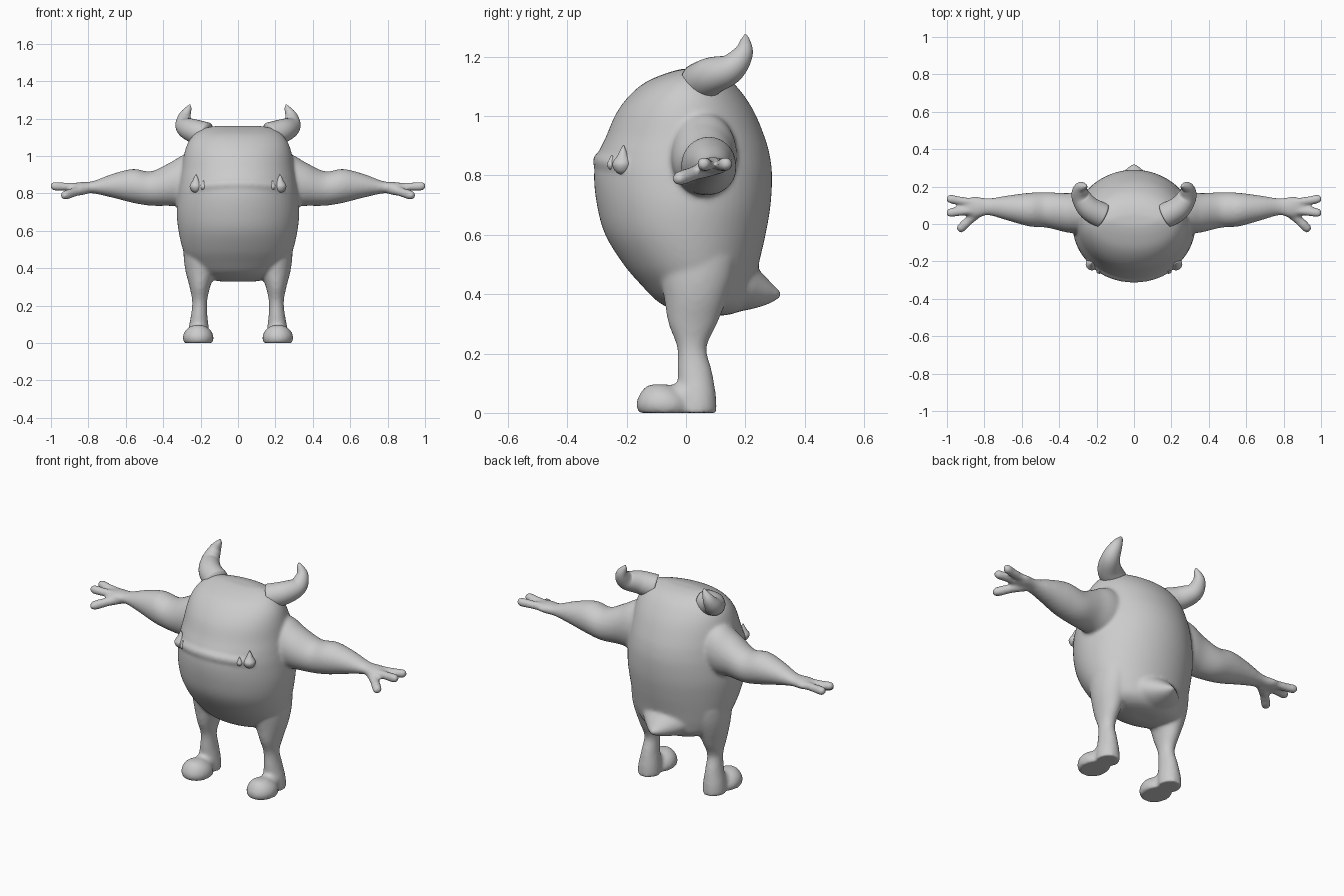
import bpy, bmesh
from math import sin, cos, pi, sqrt
from mathutils import Vector


def spline(keys, sub):
    """Catmull-Rom interpolation of (x, y, z, ra, rb) keys."""
    out = []
    last = len(keys) - 1
    for i in range(last):
        a, b, c, d = keys[max(i - 1, 0)], keys[i], keys[i + 1], keys[min(i + 2, last)]
        for s in range(sub):
            t = s / sub
            out.append([0.5 * (2 * q + (r - p) * t + (2 * p - 5 * q + 4 * r - w) * t * t
                               + (3 * q - p - 3 * r + w) * t ** 3)
                        for p, q, r, w in zip(a, b, c, d)])
    out.append(list(keys[-1]))
    return out


def loft(bm, keys, axis=None, side=1, n=32, sub=6):
    """Closed elliptical tube; rings face the axis, or the path if none is given."""
    pts = spline(keys, sub)
    cs = [Vector(p[:3]) for p in pts]
    ref = None
    rings = []
    for i, p in enumerate(pts):
        t = Vector(axis) if axis else (cs[min(i + 1, len(cs) - 1)] - cs[max(i - 1, 0)]).normalized()
        if ref is None:
            ref = Vector((0, 1, 0)) if abs(t.x) > 0.75 else Vector((1, 0, 0))
        v = t.cross(ref).normalized()
        u = v.cross(t)
        ring = []
        for k in range(n):
            a = 2 * pi * k / n
            co = cs[i] + u * (max(p[3], .001) * cos(a)) + v * (max(p[4], .001) * sin(a))
            co.x *= side
            ring.append(bm.verts.new(co))
        rings.append(ring)
    for r0, r1 in zip(rings, rings[1:]):
        for k in range(n):
            bm.faces.new((r0[k], r0[(k + 1) % n], r1[(k + 1) % n], r1[k]))
    bm.faces.new(rings[0])
    bm.faces.new(rings[-1])


def finish(bm, name):
    bmesh.ops.recalc_face_normals(bm, faces=bm.faces)
    for f in bm.faces:
        f.smooth = True
    me = bpy.data.meshes.new(name)
    bm.to_mesh(me)
    bm.free()
    ob = bpy.data.objects.new(name, me)
    bpy.context.collection.objects.link(ob)
    return ob


def round_keys(rows):
    return [(x, y, z, r, r) for x, y, z, r in rows]


X, Y, Z = (1, 0, 0), (0, 1, 0), (0, 0, 1)
bm = bmesh.new()

# torso and head: z, half width, front y, back y
torso = [(.328, .08, .03, .13), (.342, .16, -.03, .18), (.375, .225, -.095, .215),
         (.43, .265, -.15, .23), (.5, .295, -.21, .245), (.6, .318, -.272, .268),
         (.7, .328, -.3, .285), (.8, .322, -.31, .29), (.87, .312, -.297, .282),
         (.93, .302, -.27, .265), (1.01, .288, -.235, .232), (1.07, .268, -.19, .195),
         (1.115, .235, -.135, .155), (1.145, .19, -.065, .105), (1.16, .13, -.01, .05)]
loft(bm, [(0, (f + b) / 2, z, w, (b - f) / 2) for z, w, f, b in torso], Z, n=64)

# tail stub
loft(bm, [(0, .1, .46, .2, .13), (0, .2, .435, .14, .09), (0, .265, .412, .075, .05),
          (0, .3, .402, .035, .024), (0, .32, .4, .012, .01)], Y)

# lower lip ridge
lip = []
for i in range(-4, 5):
    x = .24 * i / 4
    lip.append((x, -.298 * sqrt(1 - (x / .32) ** 2) + .002, .848 - .02 * (i / 4) ** 2, .018, .026))
loft(bm, lip, sub=4)

for s in (1, -1):
    # leg
    loft(bm, [(.2, .04, .52, .092, .13), (.2, .037, .45, .09, .122), (.2, .032, .38, .08, .105),
              (.204, .023, .3, .055, .082), (.205, .02, .22, .04, .05),
              (.208, .03, .14, .045, .058), (.211, .037, .06, .058, .064),
              (.212, .038, 0, .062, .066)], Z, s)
    # foot
    loft(bm, [(.212, -.072, 0, .076, .088), (.213, -.075, .03, .083, .093),
              (.213, -.08, .065, .07, .075), (.213, -.088, .09, .04, .045),
              (.213, -.09, .097, .012, .015)], Z, s)
    loft(bm, round_keys([(.212, .03, .06, .055), (.213, -.07, .045, .045)]), Y, s)
    # arm
    loft(bm, [(.18, .06, .87, .11, .14), (.28, .06, .868, .112, .142), (.36, .06, .85, .105, .117),
              (.465, .075, .826, .095, .092), (.56, .077, .84, .09, .091),
              (.67, .085, .841, .068, .064), (.775, .092, .833, .046, .033),
              (.84, .09, .832, .056, .029), (.89, .094, .834, .048, .02)], X, s)
    # fingers and thumb
    for y0, y1 in ((.115, .134), (.072, .06)):
        loft(bm, round_keys([(.85, y0, .834, .022), (.93, (y0 + y1) / 2, .836, .023),
                             (.985, y1, .839, .024), (1.004, y1, .84, .01)]), X, s, 16)
    loft(bm, round_keys([(.81, .08, .825, .03), (.87, .03, .808, .025),
                         (.925, -.022, .79, .025), (.942, -.036, .785, .011)]), None, s, 16)

body = finish(bm, "body")
rm = body.modifiers.new("blend", 'REMESH')
rm.mode = 'VOXEL'
rm.voxel_size = .009
rm.use_smooth_shade = True
sm = body.modifiers.new("soften", 'SMOOTH')
sm.factor = .5
sm.iterations = 9

for s, tag in ((1, "right"), (-1, "left")):
    # horn
    bm = bmesh.new()
    loft(bm, round_keys([(.17, .045, 1.112, .068), (.24, .085, 1.135, .063),
                         (.285, .15, 1.16, .05), (.285, .192, 1.21, .034),
                         (.264, .2, 1.255, .016), (.258, .199, 1.275, .003)]), None, s)
    finish(bm, "horn_" + tag)
    # large and small tusk
    bm = bmesh.new()
    loft(bm, round_keys([(.225, -.215, .802, .004), (.225, -.215, .815, .024),
                         (.225, -.215, .84, .033), (.225, -.213, .868, .018),
                         (.225, -.211, .902, .002)]), Z, s, 20)
    loft(bm, round_keys([(.185, -.25, .818, .003), (.185, -.25, .826, .013),
                         (.185, -.25, .84, .016), (.185, -.25, .868, .002)]), Z, s, 16)
    finish(bm, "tusks_" + tag)
